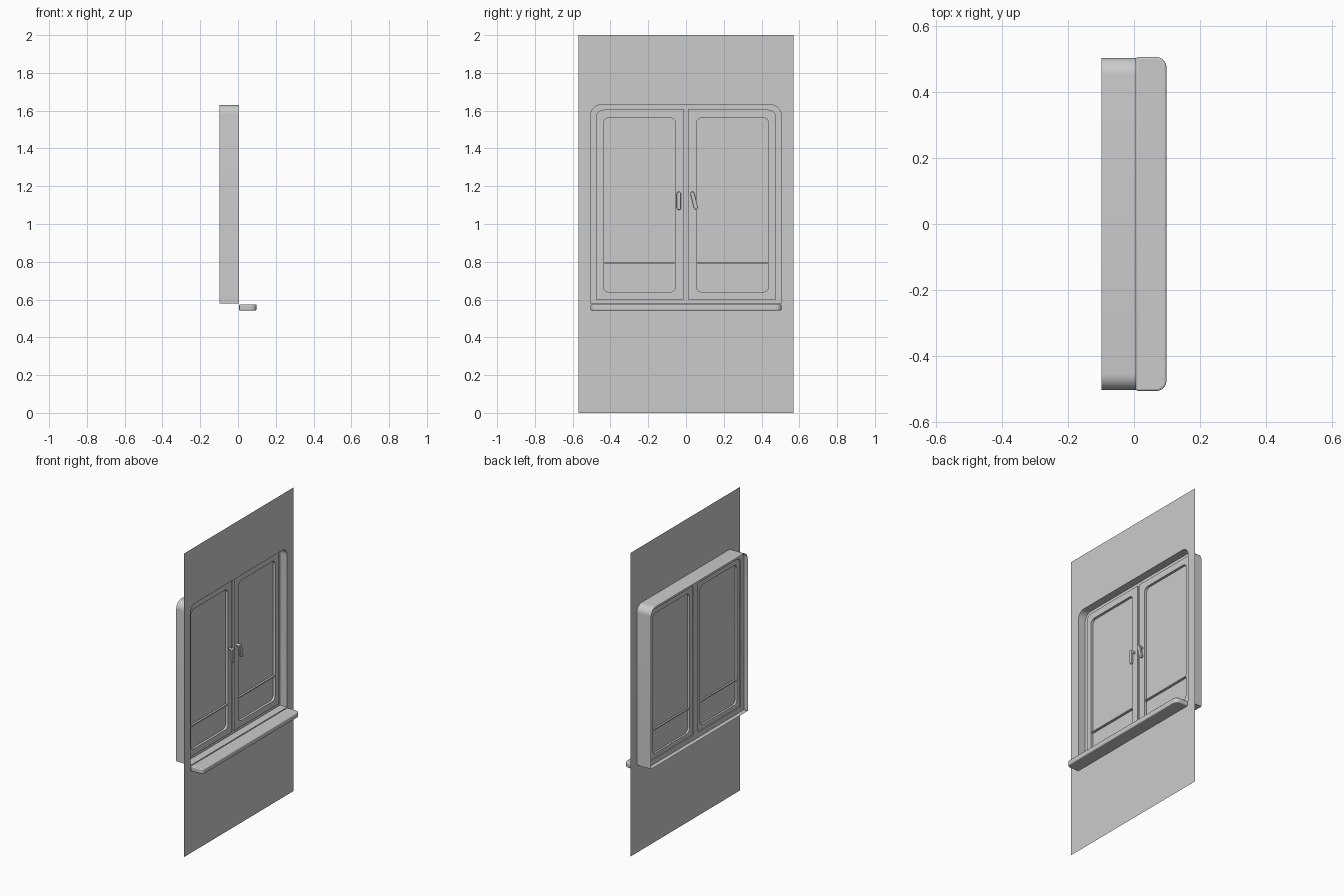
import bpy, bmesh, math
from mathutils import Matrix, Vector

if "Cube" in bpy.data.objects:
    bpy.data.objects.remove(bpy.data.objects["Cube"])

WALL_X, BACK_X = 0.006, -0.098


def rounded(x, y0, y1, z0, z1, radii=(0, 0, 0, 0), n=8):
    """Outline in the YZ plane; radii: bottom-left, bottom-right, top-right, top-left."""
    pts = []
    corners = [(y0, z0, 1, 1), (y1, z0, -1, 1), (y1, z1, -1, -1), (y0, z1, 1, -1)]
    for k, (y, z, sy, sz) in enumerate(corners):
        r = radii[k]
        for i in range(n + 1):
            a = math.pi + (k + i / n) * math.pi / 2
            pts.append((x, y + sy * r + r * math.cos(a), z + sz * r + r * math.sin(a)))
    return pts


def loft(name, loops, closed=False, caps=False, mirror=False, bevel=0):
    """Bridge equal-length outlines into one mesh object."""
    bm = bmesh.new()
    rings = [[bm.verts.new(p) for p in loop] for loop in loops]
    pairs = list(zip(rings, rings[1:]))
    if closed:
        pairs.append((rings[-1], rings[0]))
    for a, b in pairs:
        for i in range(len(a)):
            j = (i + 1) % len(a)
            bm.faces.new((a[i], a[j], b[j], b[i]))
    if caps:
        bm.faces.new(rings[0])
        if len(rings) > 1:
            bm.faces.new(rings[-1])
    bmesh.ops.remove_doubles(bm, verts=bm.verts, dist=1e-5)
    bmesh.ops.recalc_face_normals(bm, faces=bm.faces)
    me = bpy.data.meshes.new(name)
    bm.to_mesh(me)
    bm.free()
    ob = bpy.data.objects.new(name, me)
    bpy.context.collection.objects.link(ob)
    bpy.ops.object.select_all(action='DESELECT')
    ob.select_set(True)
    bpy.context.view_layer.objects.active = ob
    bpy.ops.object.shade_smooth_by_angle(angle=math.radians(35))
    if mirror:
        m = ob.modifiers.new("mirror", 'MIRROR')
        m.use_axis = (False, True, False)
    if bevel:
        b = ob.modifiers.new("bevel", 'BEVEL')
        b.width, b.segments = bevel, 3
        b.limit_method, b.angle_limit = 'ANGLE', math.radians(50)
    return ob


def opening(x):
    return rounded(x, -0.503, 0.503, 0.578, 1.63, (0, 0, 0.05, 0.05))


# Wall sheet with the window opening, and the deep reveal behind it
loft("wall", [rounded(WALL_X, -0.57, 0.57, 0, 2), opening(WALL_X)])
loft("reveal", [opening(WALL_X), opening(BACK_X)])


# Fixed frame set in the middle of the reveal
def frame_inner(x):
    return rounded(x, -0.465, 0.465, 0.612, 1.595, (0, 0, 0.035, 0.035))


loft("window_frame", [opening(-0.045), frame_inner(-0.045),
                      frame_inner(-0.07), opening(-0.07)], closed=True)
loft("centre_post", [rounded(x, -0.025, 0.025, 0.59, 1.61) for x in (-0.045, -0.07)], caps=True)


# Pair of opening sashes with rounded panes
def sash_outer(x):
    return rounded(x, 0.011, 0.476, 0.6, 1.605, (0, 0, 0.04, 0))


def sash_inner(x, grow=0.0):
    return rounded(x, 0.055 - grow, 0.438 + grow, 0.64 - grow, 1.562 + grow, (0.03,) * 4)


loft("sash", [sash_outer(-0.035), sash_inner(-0.035),
              sash_inner(-0.064), sash_outer(-0.064)], closed=True, mirror=True)
loft("glass", [sash_inner(-0.051, 0.002)], caps=True, mirror=True)
loft("glazing_bar", [rounded(x, 0.055, 0.438, 0.792, 0.799) for x in (-0.038, -0.062)],
     caps=True, mirror=True)

# Handles: stem plus rounded lever, the second one turned
for side, y, angle in (("left", -0.038, 0), ("right", 0.034, 14)):
    lever = loft(side + "_handle",
                 [rounded(x, -0.011, 0.011, -0.085, 0.011, (0.0108,) * 4)
                  for x in (-0.018, -0.004)], caps=True, bevel=0.003)
    stem = loft(side + "_handle_stem",
                [rounded(x, -0.008, 0.008, -0.008, 0.008, (0.0079,) * 4)
                 for x in (-0.037, -0.016)], caps=True)
    for ob in (lever, stem):
        ob.matrix_world = (Matrix.Translation(Vector((0, y, 1.16)))
                           @ Matrix.Rotation(math.radians(angle), 4, 'X'))

# Sill board with rounded outer corners and softened edges
plan = [(p[2], p[1]) for p in rounded(0, -0.505, 0.505, WALL_X, 0.098, (0, 0, 0.03, 0.03))]
loft("window_sill", [[(x, y, z) for x, y in plan] for z in (0.542, 0.575)],
     caps=True, bevel=0.006)
